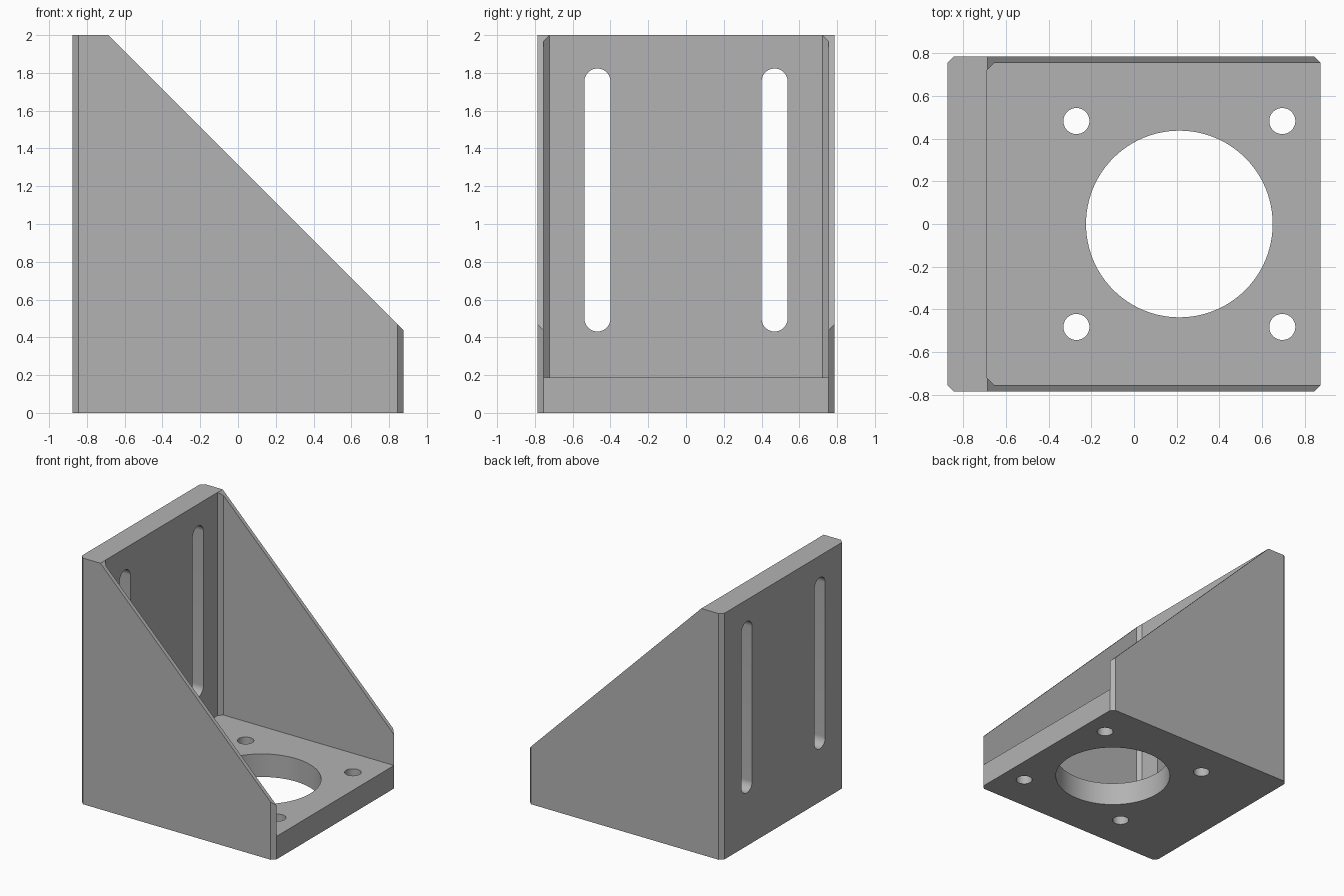
import bpy, bmesh, math
from mathutils import Matrix, Vector

cube = bpy.data.objects.get("Cube")
if cube:
    bpy.data.objects.remove(cube, do_unlink=True)

# Overall sizes
HX, HY, TOP = 0.875, 0.785, 2.0
PLATE = 0.187          # base and back plate thickness
SKIN = 0.031           # side wall thickness and corner chamfer
BACK = -HX + PLATE     # inner face of the back plate

grey = bpy.data.materials.new("Plain grey")
grey.use_nodes = True
colour = (0.45, 0.45, 0.45, 1)
grey.diffuse_color = colour
grey.node_tree.nodes["Principled BSDF"].inputs["Base Color"].default_value = colour


def prism(name, outline, low, high, turn=None):
    """Extrude a flat outline from low to high, optionally turned."""
    bm = bmesh.new()
    face = bm.faces.new([bm.verts.new((x, y, low)) for x, y in outline])
    new = bmesh.ops.extrude_face_region(bm, geom=[face])["geom"]
    moved = [v for v in new if isinstance(v, bmesh.types.BMVert)]
    bmesh.ops.translate(bm, vec=(0, 0, high - low), verts=moved)
    if turn:
        bmesh.ops.transform(bm, matrix=turn, verts=bm.verts)
    bmesh.ops.recalc_face_normals(bm, faces=bm.faces)
    mesh = bpy.data.meshes.new(name)
    bm.to_mesh(mesh)
    bm.free()
    mesh.materials.append(grey)
    obj = bpy.data.objects.new(name, mesh)
    bpy.context.collection.objects.link(obj)
    return obj


def rounded(cx, cy, r, half=0.0, steps=32):
    """Circle outline, or a slot stretched along y when half > 0."""
    pts = []
    for side in (1, -1):
        for i in range(steps + (1 if half else 0)):
            a = math.pi * i / steps + (0 if side > 0 else math.pi)
            pts.append((cx + r * math.cos(a), cy + side * half + r * math.sin(a)))
    return pts


# Solid body with chamfered upright corners
c = SKIN
body = prism("corner_bracket", [
    (HX, -HY + c), (HX, HY - c), (HX - c, HY), (-HX + c, HY),
    (-HX, HY - c), (-HX, -HY + c), (-HX + c, -HY), (HX - c, -HY)], 0, TOP)

# Sloping edge of the side gussets
bm = bmesh.new()
bm.from_mesh(body.data)
cut = bmesh.ops.bisect_plane(
    bm, geom=bm.verts[:] + bm.edges[:] + bm.faces[:],
    plane_co=Vector((BACK + 0.0005, 0, TOP)), plane_no=Vector((1, 0, 1)),
    clear_outer=True)["geom_cut"]
bmesh.ops.contextual_create(bm, geom=[e for e in cut if isinstance(e, bmesh.types.BMEdge)])
bmesh.ops.recalc_face_normals(bm, faces=bm.faces)
bm.to_mesh(body.data)
bm.free()

# Pocket between the gussets, with small inner corner chamfers
w = HY - SKIN - 0.0005
cutters = [prism("pocket_cutter", [
    (BACK, -w + c), (BACK + c, -w), (HX + 1, -w),
    (HX + 1, w), (BACK + c, w), (BACK, w - c)], PLATE, TOP + 1)]

# Centre bore and four screw holes through the base
bore_x, pitch = 0.2125, 0.4825
cutters.append(prism("bore_cutter", rounded(bore_x, 0, 0.4375, steps=48), -0.1, 0.4))
for sx in (-1, 1):
    for sy in (-1, 1):
        cutters.append(prism("screw_hole_cutter", rounded(
            bore_x + sx * pitch, sy * pitch, 0.061), -0.1, 0.4))

# Two upright slots through the back plate: local (x, y, z) -> (z, x, y)
turn = Matrix(((0, 0, 1, 0), (1, 0, 0, 0), (0, 1, 0, 0), (0, 0, 0, 1)))
for s in (-1, 1):
    cutters.append(prism("slot_cutter", rounded(
        s * 0.469, 1.127, 0.069, half=0.627), -HX - 0.1, BACK + 0.1, turn))

# Cut everything, keep the result and drop the cutters
for cutter in cutters:
    mod = body.modifiers.new(cutter.name, "BOOLEAN")
    mod.operation = "DIFFERENCE"
    mod.solver = "EXACT"
    mod.object = cutter
    cutter.hide_render = True
deps = bpy.context.evaluated_depsgraph_get()
mesh = bpy.data.meshes.new_from_object(body.evaluated_get(deps))
body.modifiers.clear()
body.data = mesh
for cutter in cutters:
    bpy.data.objects.remove(cutter, do_unlink=True)

# Smooth bores, sharp edges elsewhere
bpy.ops.object.select_all(action="DESELECT")
body.select_set(True)
bpy.context.view_layer.objects.active = body
bpy.ops.object.shade_smooth_by_angle(angle=math.radians(30))
